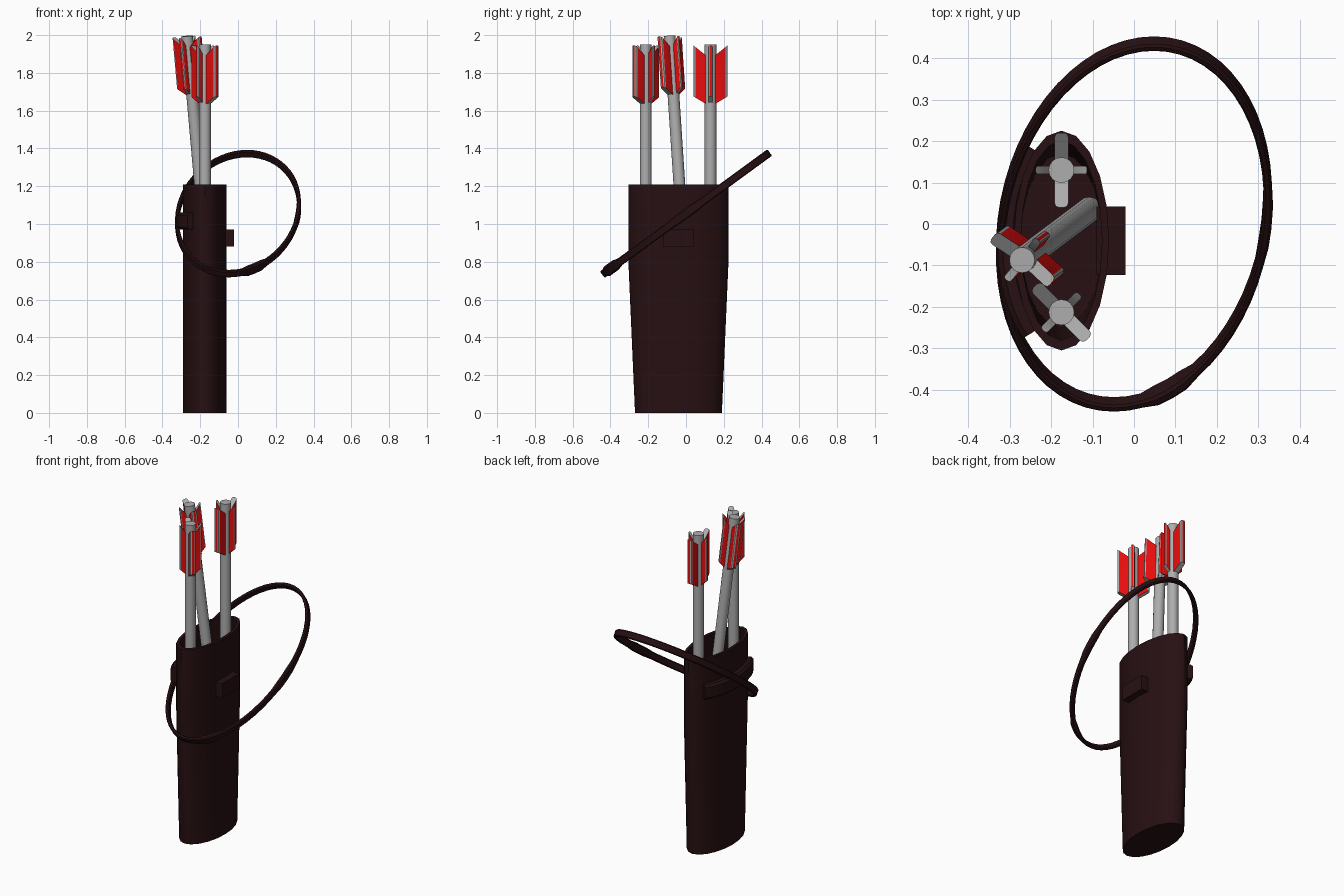
import bpy, bmesh
from math import sin, cos, pi, radians
from mathutils import Vector, Matrix

old = bpy.data.objects.get("Cube")
if old:
    bpy.data.objects.remove(old, do_unlink=True)


def material(name, rgb):
    m = bpy.data.materials.new(name)
    m.use_nodes = True
    m.diffuse_color = (*rgb, 1)
    m.node_tree.nodes["Principled BSDF"].inputs["Base Color"].default_value = (*rgb, 1)
    return m


LEATHER = material("dark_leather", (0.02, 0.005, 0.006))
GREY = material("shaft_grey", (0.42, 0.42, 0.42))
RED = material("feather_red", (0.8, 0.004, 0.004))


def finish(name, bm, *mats, angle=40):
    bmesh.ops.recalc_face_normals(bm, faces=bm.faces)
    mesh = bpy.data.meshes.new(name)
    bm.to_mesh(mesh)
    bm.free()
    for m in mats:
        mesh.materials.append(m)
    ob = bpy.data.objects.new(name, mesh)
    bpy.context.collection.objects.link(ob)
    bpy.ops.object.select_all(action='DESELECT')
    ob.select_set(True)
    bpy.context.view_layer.objects.active = ob
    bpy.ops.object.shade_smooth_by_angle(angle=radians(angle))
    return ob


def bridge(bm, a, b):
    n = len(a)
    for i in range(n):
        bm.faces.new((a[i], a[(i + 1) % n], b[(i + 1) % n], b[i]))


# Quiver: oval tube, tapered toward the floor, hollow inside
CX, CY = -0.175, -0.04
bm = bmesh.new()
rings = []
for rx, ry, z in [(0.115, 0.23, 0), (0.115, 0.265, 0.8), (0.115, 0.265, 1.21),
                  (0.098, 0.24, 1.21), (0.098, 0.24, 0.8), (0.098, 0.21, 0.03)]:
    rings.append([bm.verts.new((CX + rx * cos(2 * pi * i / 20), CY + ry * sin(2 * pi * i / 20), z))
                  for i in range(20)])
for a, b in zip(rings, rings[1:]):
    bridge(bm, a, b)
bm.faces.new(rings[0])
bm.faces.new(rings[-1])
finish("quiver_body", bm, LEATHER)


def sweep(name, path, up, thick, width, closed, scale=None):
    """Sweep a chamfered strip section along a path; width runs along up."""
    bm = bmesh.new()
    n = len(path)
    loops = []
    for i, p in enumerate(path):
        nxt = path[(i + 1) % n] if closed else path[min(i + 1, n - 1)]
        prv = path[i - 1] if closed else path[max(i - 1, 0)]
        side = (nxt - prv).cross(up).normalized()
        k = scale[i] if scale else 1
        t, w = thick / 2 * k, width / 2 * k
        c = t * 0.5
        section = [(t, w - c), (t - c, w), (c - t, w), (-t, w - c),
                   (-t, c - w), (c - t, -w), (t - c, -w), (t, c - w)]
        loops.append([bm.verts.new(p + side * s + up * u) for s, u in section])
    for a, b in zip(loops, loops[1:]):
        bridge(bm, a, b)
    if closed:
        bridge(bm, loops[-1], loops[0])
    else:
        bm.faces.new(loops[0])
        bm.faces.new(loops[-1])
    return finish(name, bm, LEATHER)


# Shoulder strap: tilted oval loop with a thicker buckle and joint
path, scale = [], []
for deg in range(0, 360, 6):
    t = radians(deg)
    y = 0.435 * sin(t)
    path.append(Vector((0.323 * cos(t - 0.15), y, 1.055 + 0.73 * y)))
    scale.append(1.4 if 288 <= deg <= 300 else 1.2 if deg <= 6 or deg >= 354 else 1)
sweep("shoulder_strap", path, Vector((0, -0.59, 0.81)).normalized(), 0.02, 0.042, True, scale)

# Strap holder: curved band hugging the side of the quiver
path = []
for i in range(11):
    t = pi + radians(-57 + 11.4 * i)
    path.append(Vector((CX + 0.13 * cos(t), CY + 0.265 * sin(t), 1.015)))
sweep("strap_holder", path, Vector((0, 0, 1)), 0.05, 0.09, False)

# Small block on the opposite side
bm = bmesh.new()
bmesh.ops.create_cube(bm, size=1, matrix=Matrix.Translation((-0.055, -0.04, 0.925))
                      @ Matrix.Diagonal((0.07, 0.165, 0.09, 1)))
finish("side_block", bm, LEATHER)


def vane(bm, angle, reach, thick):
    """One feather: red sides, grey sloping ends."""
    rot = Matrix.Rotation(angle, 4, 'Z')
    profile = [(0.015, -0.065), (reach, -0.005), (reach, -0.275), (0.015, -0.32)]
    a, b = [[bm.verts.new(rot @ Vector((r, s * thick / 2, z))) for r, z in profile] for s in (-1, 1)]
    faces = [bm.faces.new(a), bm.faces.new(b[::-1])]
    for i in range(4):
        j = (i + 1) % 4
        faces.append(bm.faces.new((a[j], a[i], b[i], b[j])))
    for f in faces:
        f.material_index = 1
    faces[2].material_index = faces[4].material_index = 0
    edges = [bm.edges.get((v[1], v[2])) for v in (a, b)]
    bmesh.ops.bevel(bm, geom=edges, offset=thick * 0.3, segments=2, affect='EDGES', profile=0.5)


def arrow(name, top, down, turn, length):
    bm = bmesh.new()
    bmesh.ops.create_cone(bm, cap_ends=True, segments=16, radius1=0.031, radius2=0.031, depth=length,
                          matrix=Matrix.Translation((0, 0, -length / 2)))
    for k in range(4):
        wide = k % 2 == 0
        vane(bm, radians(turn + 90 * k), 0.09 if wide else 0.062, 0.033 if wide else 0.02)
    tilt = Vector((0, 0, -1)).rotation_difference(Vector(down)).to_matrix().to_4x4()
    bm.transform(Matrix.Translation(top) @ tilt)
    finish(name, bm, GREY, RED)


# Arrows: two upright, one leaning
arrow("front_arrow", (-0.175, -0.213, 1.95), (0, 0, -1), -45, 1.85)
arrow("back_arrow", (-0.175, 0.13, 1.95), (0, 0, -1), 90, 1.85)
arrow("leaning_arrow", (-0.27, -0.087, 1.995), (0.088, 0.066, -1), 142, 1.85)
